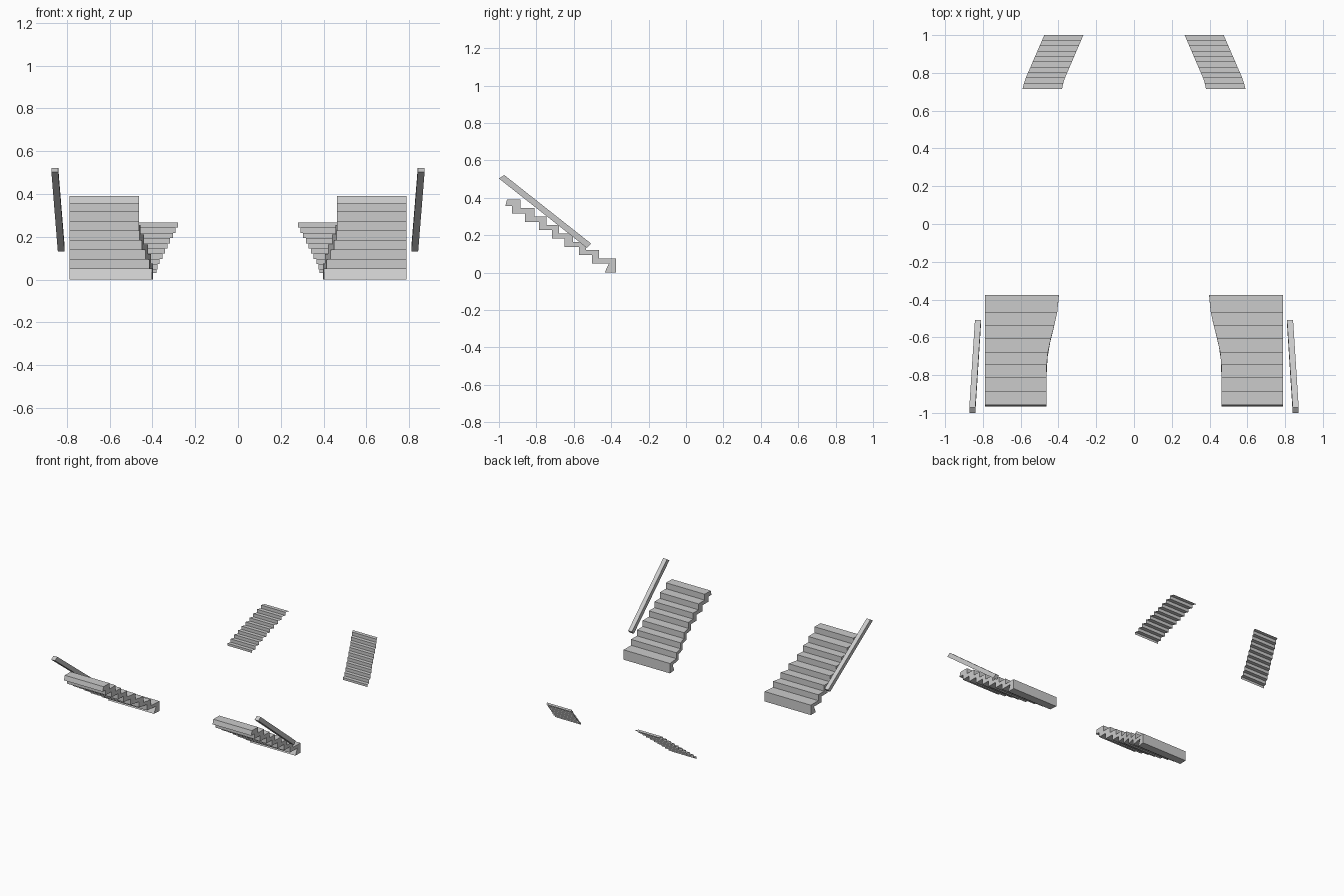
import bpy, bmesh

if "Cube" in bpy.data.objects:
    bpy.data.objects.remove(bpy.data.objects["Cube"])

def make(name, verts, faces, closed=True):
    """Build one part and its mirror twin across x = 0."""
    for side, s in (("right", 1), ("left", -1)):
        bm = bmesh.new()
        vs = [bm.verts.new((s * x, y, z)) for x, y, z in verts]
        for f in faces:
            bm.faces.new([vs[i] for i in (f if s > 0 else f[::-1])])
        if closed:
            bmesh.ops.recalc_face_normals(bm, faces=bm.faces)
        me = bpy.data.meshes.new(f"{name}_{side}")
        bm.to_mesh(me)
        bm.free()
        bpy.context.collection.objects.link(bpy.data.objects.new(me.name, me))

def lerp_table(table, t):
    for (a, va), (b, vb) in zip(table, table[1:]):
        if t <= b:
            return va + (vb - va) * max(0, (t - a) / (b - a))
    return table[-1][1]

# Large front stairs: stepped top, stepped underside, curved inner edge
top_y = [-.375, -.465, -.535, -.605, -.68, -.745, -.81, -.885, -.957]
low_y = [-.412, -.503, -.573, -.65, -.717, -.785, -.86, -.93, -.966]
top, low = [(-.375, 0)], [(-.435, 0)]
for i in range(8):
    z = .075 + .045 * i
    top += [(top_y[i], z), (top_y[i + 1], z)]
    zl = .049 + .0445 * i if i < 7 else .355
    low += [(low_y[i], zl), (low_y[i + 1], zl)]
inner = [(.37, .397), (.46, .405), (.53, .42), (.605, .44), (.68, .456), (.74, .462), (1, .462)]
verts, faces = [], []
for (yt, zt), (yl, zl) in zip(top, low):
    verts += [(lerp_table(inner, -yt), yt, zt), (.788, yt, zt),
              (.788, yl, zl), (lerp_table(inner, -yl), yl, zl)]
n = len(top)
for i in range(n - 1):
    for k in range(4):
        a, b = 4 * i + k, 4 * i + (k + 1) % 4
        faces.append((a, b, b + 4, a + 4))
faces += [(3, 2, 1, 0), tuple(range(4 * n - 4, 4 * n))]
make("front_stairs", verts, faces)

# Sloping handrails beside the front stairs
prof = [(-.507, .155), (-.53, .132), (-1, .503), (-.972, .522)]
verts = []
for (y, z), x in zip(prof, (.81, .81, .84, .84)):
    verts += [(x, y, z), (x + .032, y, z)]
faces = [(0, 2, 4, 6), (7, 5, 3, 1)]
for i in range(4):
    a, b = 2 * i, 2 * ((i + 1) % 4)
    faces.append((a, a + 1, b + 1, b))
make("handrail", verts, faces)

# Small rear stairs: thin zigzag sheet drifting inward as it climbs
steps, y0, y1 = 10, .715, 1.0
run, rise = (y1 - y0) / steps, .0245
path = [(y0, .03)]
for i in range(steps):
    z = .0475 + rise * i
    path += [(y0 + run * i, z), (y0 + run * (i + 1), z)]
verts, faces = [], []
for y, z in path:
    t = (y - y0) / (y1 - y0)
    verts += [(lerp_table([(0, .381), (.15, .372), (1, .268)], t), y, z),
              (lerp_table([(0, .59), (.15, .58), (1, .475)], t), y, z)]
for i in range(len(path) - 1):
    a = 2 * i
    faces.append((a, a + 1, a + 3, a + 2))
make("rear_stairs", verts, faces, closed=False)
